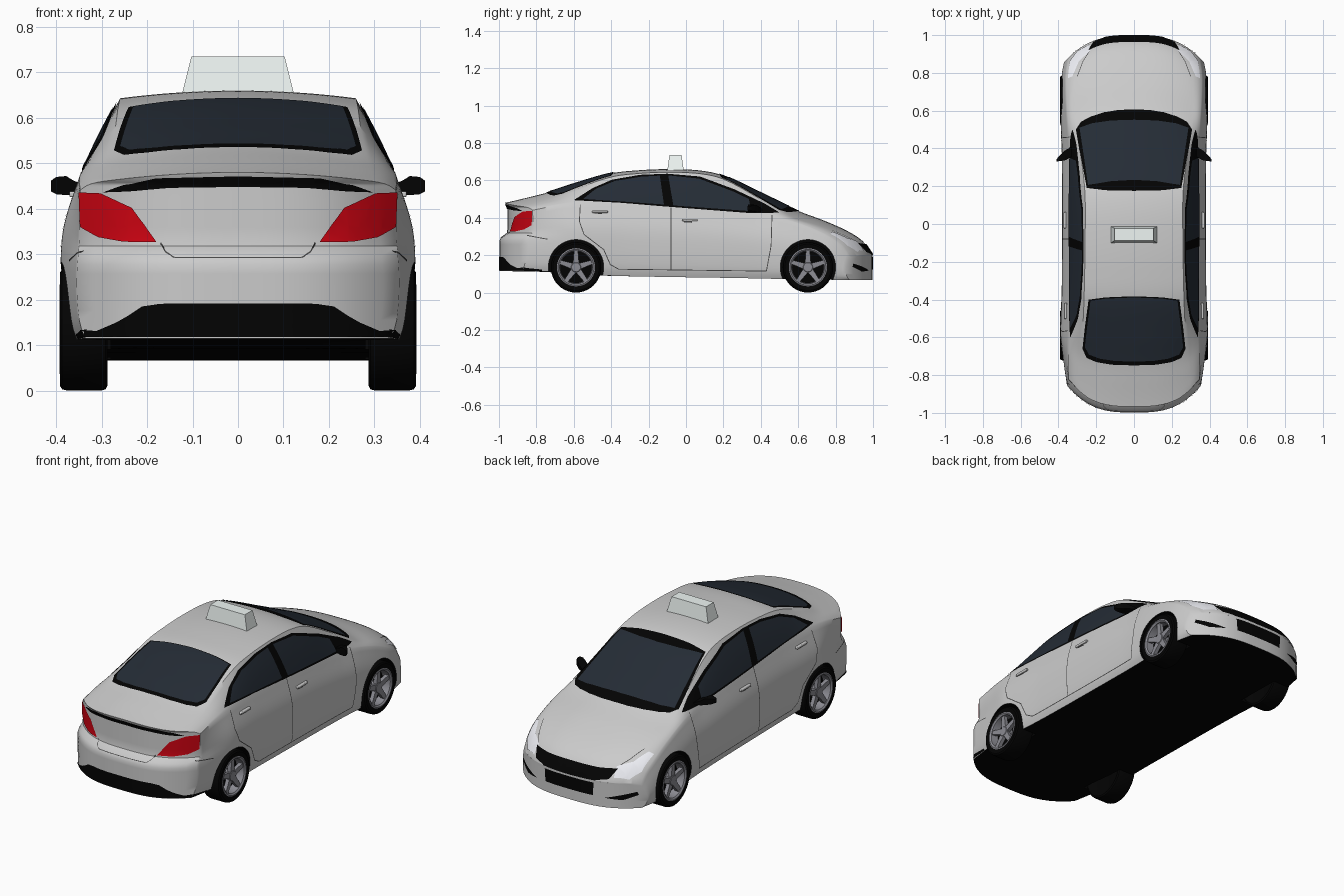
import bpy, bmesh, math
from mathutils import Vector, Matrix
from mathutils.bvhtree import BVHTree

if "Cube" in bpy.data.objects:
    bpy.data.objects.remove(bpy.data.objects["Cube"])


def material(name, r, g, b):
    m = bpy.data.materials.new(name)
    m.diffuse_color = (r, g, b, 1)
    m.use_nodes = True
    m.node_tree.nodes["Principled BSDF"].inputs["Base Color"].default_value = m.diffuse_color
    return m


PAINT = material("paint", .8, .8, .8)
BLACK = material("black", .001, .001, .001)
SEAM = material("seam", .06, .06, .06)
GLASS = material("glass", .018, .025, .036)
RED = material("red", .62, .001, .006)
ALLOY = material("alloy", .26, .26, .29)
LAMP = material("lamp", .86, .87, .92)
SIGN = material("sign", .86, .92, .9)


def finish(bm, name, mats, mirror=False, angle=35, bevel=0):
    me = bpy.data.meshes.new(name)
    bm.normal_update()
    bm.to_mesh(me)
    o = bpy.data.objects.new(name, me)
    bpy.context.collection.objects.link(o)
    for m in mats:
        me.materials.append(m)
    bpy.ops.object.select_all(action='DESELECT')
    o.select_set(True)
    bpy.context.view_layer.objects.active = o
    if bevel:
        b = o.modifiers.new("bevel", 'BEVEL')
        b.width, b.segments = bevel, 3
    if mirror:
        o.modifiers.new("mirror", 'MIRROR')
    if angle:
        bpy.ops.object.shade_smooth_by_angle(angle=math.radians(angle))
    return o


def curve(*k):
    """Smooth interpolation through flat (position, value) pairs."""
    p, v = k[0::2], k[1::2]
    n = len(p)
    s = [(v[min(i + 1, n - 1)] - v[max(i - 1, 0)]) / (p[min(i + 1, n - 1)] - p[max(i - 1, 0)]) for i in range(n)]

    def f(c):
        i = max([j for j in range(n - 1) if p[j] <= c] or [0])
        h = p[i + 1] - p[i]
        t = min(max((c - p[i]) / h, 0), 1)
        return ((2*t**3 - 3*t*t + 1) * v[i] + (t**3 - 2*t*t + t) * h * s[i]
                + (3*t*t - 2*t**3) * v[i + 1] + (t**3 - t*t) * h * s[i + 1])
    return f


def step(a, b, x):
    t = min(max((x - a) / (b - a), 0), 1)
    return t * t * (3 - 2 * t)


# Body shape along the car: centre height, edges, belt, widths, end bow
TOP = curve(-.955, .48, -.85, .507, -.74, .535, -.6, .58, -.4, .637, -.25, .654, -.08, .66, .08, .652,
            .2, .625, .4, .532, .6, .437, .75, .38, .87, .325, .95, .27, 1, .2)
DROP = curve(-.955, .02, -.74, .025, -.4, .018, .2, .018, .6, .025, .8, .012, 1, .005)
RAIL = curve(-.955, .30, -.74, .285, -.5, .268, -.1, .259, .2, .262, .6, .31, .8, .315, 1, .31)
BELT_X = curve(-.955, .348, -.74, .348, -.4, .342, 0, .342, .4, .343, .6, .352, .75, .36, .9, .362, 1, .35)
BELT_Z = curve(-.955, .44, -.74, .472, -.5, .48, 0, .455, .4, .415, .6, .39, .8, .328, .95, .25, 1, .185)
WIDE = curve(-.955, .355, -.85, .372, -.7, .389, -.55, .388, -.3, .382, .4, .382, .75, .391, .9, .388, 1, .37)
LOW = curve(-.955, .115, -.75, .11, -.5, .092, .45, .075, .85, .068, 1, .066)
BOW = curve(-.955, -.15, -.8, -.11, -.5, -.03, -.2, 0, .15, 0, .6, .075, .85, .1, 1, .13)


def section(c):
    w, zb, ze, xe, xr, zt, d = WIDE(c), LOW(c), BELT_Z(c), BELT_X(c), RAIL(c), TOP(c), DROP(c)
    h, zr = ze - zb, zt - d
    side = curve(zb, w - .02, zb + .1*h, w - .007, zb + .38*h, w, zb + .68*h, w - .006, ze, xe)
    pts = [(side(zb + h*i/16), zb + h*i/16) for i in range(17)]
    for i in range(1, 8):
        t = i / 7
        b = math.sin(math.pi * t)
        pts.append((xe + (xr - xe)*t + .004*b, ze + (zr - ze)*t + .003*b))
    return pts + [(xr*(1 - i/10), zr + d*(1 - (1 - i/10)**2)) for i in range(1, 11)]


def place(c, x, z):
    k = min(max((-.75 - c) / .205, 0), 1)
    y = c - BOW(c) * (abs(x) / .36)**3
    return (x, y - .043*k*(1 - step(.285, .325, z)) - .012*k**4*step(.452, .468, z), z)


# Body shell with bowed end caps and a flat black belly
bm = bmesh.new()
N, COLS, REAR, FRONT, rings = 110, 20, -.955, .997, []
for i in range(N + 1):
    c = REAR + (FRONT - REAR) * i / N
    half = section(c)
    xa, za = half[0]
    ring = half + [(-x, z) for x, z in reversed(half[:-1])]
    sides = len(ring)
    ring += [(-xa + 2*xa*k/COLS, za) for k in range(1, COLS)]
    rings.append([bm.verts.new(place(c, x, z)) for x, z in ring])
for a, b in zip(rings, rings[1:]):
    for k in range(len(a)):
        n = (k + 1) % len(a)
        bm.faces.new((a[k], a[n], b[n], b[k])).material_index = int(k >= sides - 1)
for c in (REAR, FRONT):
    half = section(c)
    rows = [[(-x + 2*x*k/COLS, z) for k in range(COLS + 1)] for x, z in half[:24]]
    rows.append([(-x, z) for x, z in half[23:]] + half[-2:22:-1])
    rows = [[bm.verts.new(place(c, x, z)) for x, z in row] for row in rows]
    for a, b in zip(rows, rows[1:]):
        for k in range(COLS):
            bm.faces.new((a[k], a[k + 1], b[k + 1], b[k]))
bmesh.ops.remove_doubles(bm, verts=bm.verts, dist=.00002)
bmesh.ops.recalc_face_normals(bm, faces=bm.faces)
if bm.calc_volume(signed=True) < 0:
    bmesh.ops.reverse_faces(bm, faces=bm.faces)
SURF = BVHTree.FromBMesh(bm)
body = finish(bm, "body", [PAINT, BLACK], angle=0)

# Wheel arches
AXLES = (-.588, .652)
bm = bmesh.new()
for y in AXLES:
    for x in (-.38, .38):
        m = Matrix.Translation((x, y, .135)) @ Matrix.Rotation(math.pi/2, 4, 'Y')
        bmesh.ops.create_cone(bm, cap_ends=True, segments=48, radius1=.148, radius2=.148, depth=.2, matrix=m)
for f in bm.faces:
    f.material_index = 1
cutter = finish(bm, "arch_cutter", [PAINT, BLACK], angle=0)
cut = body.modifiers.new("arches", 'BOOLEAN')
cut.operation, cut.object = 'DIFFERENCE', cutter
for cut.solver in ('EXACT', 'MANIFOLD', 'FLOAT'):
    if len(body.evaluated_get(bpy.context.evaluated_depsgraph_get()).data.polygons) > 3000:
        break
bpy.ops.object.select_all(action='DESELECT')
body.select_set(True)
bpy.context.view_layer.objects.active = body
bpy.ops.object.modifier_apply(modifier=cut.name)
bpy.data.objects.remove(cutter)
bpy.ops.object.shade_smooth_by_angle(angle=math.radians(35))

# Panels projected onto the body: view -> (2D to 3D, direction)
VIEWS = {'side': (lambda a, b: (2, a, b), (-1, 0, 0)), 'top': (lambda a, b: (a, b, 2), (0, 0, -1)),
         'rear': (lambda a, b: (a, -2, b), (0, 1, 0)), 'front': (lambda a, b: (a, 2, b), (0, -1, 0))}


def panel(name, view, polys, mat, lift=.003, mirror=False):
    to3d, ray = VIEWS[view]
    ray = Vector(ray)
    bm = bmesh.new()
    for p in polys:
        bm.faces.new([bm.verts.new(to3d(a, b)) for a, b in p])
    bmesh.ops.triangulate(bm, faces=bm.faces)
    for ax in range(3):
        if abs(ray[ax]) < .5:
            vals = [v.co[ax] for v in bm.verts]
            for k in range(math.ceil(min(vals)/.024), math.floor(max(vals)/.024) + 1):
                n = Vector([float(j == ax) for j in range(3)])
                bmesh.ops.bisect_plane(bm, geom=bm.verts[:] + bm.edges[:] + bm.faces[:],
                                       plane_co=n * (k*.024 + .0007), plane_no=n)
    for v in bm.verts:
        hit, nor, _, _ = SURF.ray_cast(v.co, ray)
        if hit is None:
            hit, nor, _, _ = SURF.find_nearest(v.co + ray * 1.2)
        v.co = hit + nor * lift
    bm.normal_update()
    if sum(f.normal.dot(ray) for f in bm.faces) > 0:
        bmesh.ops.reverse_faces(bm, faces=bm.faces)
    return finish(bm, name, [mat], mirror)


def sym(*pts):
    """Outline from its right half, listed from centre to centre."""
    return [list(pts) + [(-x, y) for x, y in reversed(pts) if x > 0]]


def line(*pts, w=.0022):
    quads = []
    for a, b in zip(pts, pts[1:]):
        a, b = Vector(a), Vector(b)
        n = (b - a).orthogonal().normalized() * w
        quads.append([tuple(a + n), tuple(b + n), tuple(b - n), tuple(a - n)])
    return quads


# Glazing
panel("side_window_frame", 'side', [[(-.6, .492), (-.5, .556), (-.395, .602), (-.245, .628), (-.1, .634), (.075, .619),
      (.26, .55), (.42, .474), (.5, .425), (.34, .424), (-.13, .461), (-.35, .479)]], BLACK, mirror=True)
panel("rear_side_glass", 'side', [[(-.55, .498), (-.48, .553), (-.38, .594), (-.24, .617), (-.14, .623),
      (-.118, .469), (-.3, .482)]], GLASS, .005, True)
panel("front_side_glass", 'side', [[(-.095, .624), (.07, .607), (.25, .539), (.335, .498), (.35, .433),
      (-.068, .464)]], GLASS, .005, True)
panel("windshield_frame", 'top', sym((0, .605), (.08, .603), (.16, .59), (.23, .567), (.28, .54), (.306, .5), (.285, .38),
      (.25, .19), (.15, .178), (0, .175)), BLACK)
panel("windshield", 'top', sym((0, .55), (.12, .546), (.22, .532), (.287, .508), (.268, .38), (.243, .205), (.12, .225),
      (0, .232)), GLASS, .005)
panel("rear_window_frame", 'top', sym((0, -.382), (.15, -.388), (.24, -.4), (.26, -.55), (.272, -.66), (.25, -.708),
      (.2, -.73), (.12, -.744), (0, -.748)), BLACK)
panel("rear_window", 'top', sym((0, -.388), (.15, -.394), (.23, -.406), (.248, -.55), (.259, -.65), (.238, -.69),
      (.18, -.712), (.1, -.724), (0, -.727)), GLASS, .005)

# Lights, grille, bumper openings
panel("tail_light", 'rear', [[(.178, .326), (.25, .327), (.305, .337), (.345, .36), (.348, .436), (.3, .434),
      (.232, .402), (.205, .365)]], RED, .004, True)
panel("head_light", 'top', [[(.235, .948), (.3, .912), (.338, .86), (.348, .77), (.325, .78), (.29, .86),
      (.23, .915)]], LAMP, .004, True)
panel("trunk_gap", 'rear', sym((0, .472), (.18, .468), (.25, .453), (.295, .436), (.24, .438), (.15, .446), (0, .448)),
      BLACK)
panel("rear_diffuser", 'rear', sym((0, .192), (.17, .191), (.21, .185), (.24, .165), (.255, .138), (.3, .13),
      (.345, .134), (.34, .118), (0, .118)), BLACK)
panel("rear_bumper_edge", 'side', [[(-.88, .135), (-.77, .124), (-.77, .114), (-.88, .118)]], BLACK, mirror=True)
panel("grille", 'front', sym((0, .255), (.15, .257), (.24, .262), (.215, .215), (.15, .203), (0, .2)), BLACK, .004)
panel("front_plate", 'front', sym((0, .19), (.145, .19), (.14, .122), (0, .122)), BLACK)
panel("fog_slot", 'front', [[(.2, .118), (.335, .155), (.34, .138), (.28, .112)]], BLACK, .004, True)

# Panel seams
panel("door_seams", 'side', line((.46, .415), (.455, .25), (.43, .115), (-.36, .125), (-.405, .15), (-.44, .23),
      (-.545, .31), (-.57, .38), (-.565, .47)) + line((-.08, .455), (-.08, .12)) + line((-.85, .305), (-.74, .285)),
      SEAM, .0015, True)
panel("trunk_seam", 'rear', line((-.17, .325), (-.16, .305), (-.14, .292), (.14, .292), (.16, .305), (.17, .325),
      w=.0015), SEAM, .0015)
panel("hood_seam", 'top', line((.3, .78), (.27, .86), (.235, .915), w=.0015), SEAM, .0015, True)


# Roof sign, handles, mirrors
def box(name, centre, size, mat, mirror=False, bevel=0, taper=(1, 1)):
    bm = bmesh.new()
    bmesh.ops.create_cube(bm, size=1)
    for v in bm.verts:
        tx, ty = taper if v.co.z > 0 else (1, 1)
        v.co = Vector((v.co.x*size[0]*tx, v.co.y*size[1]*ty, v.co.z*size[2])) + Vector(centre)
    return finish(bm, name, [mat], mirror, 40 if bevel else 0, bevel)


box("roof_sign", (0, -.056, .69), (.25, .09, .09), SIGN, taper=(.82, .72))
for y, z in ((-.46, .432), (.02, .388)):
    hit = SURF.ray_cast(Vector((2, y, z)), Vector((-1, 0, 0)))[0]
    box("door_handle", (hit.x + .004, y, z), (.016, .085, .013), PAINT, True, .004)
    box("handle_recess", (hit.x - .001, y - .01, z - .006), (.01, .045, .024), SEAM, True, .003)
bm = bmesh.new()
rows = [[bm.verts.new((x, y, z)) for y, z in ((y0, z0), (y1, z0 + .004), (y1, z1 - .004), (y0, z1))]
        for x, y0, y1, z0, z1 in ((.325, .36, .41, .43, .447), (.362, .338, .392, .43, .462),
                                  (.378, .335, .378, .43, .472), (.4, .332, .357, .432, .47), (.411, .33, .34, .438, .462))]
for a, b in zip(rows, rows[1:]):
    for k in range(4):
        bm.faces.new((a[k], a[k - 1], b[k - 1], b[k]))
bm.faces.new(rows[0])
bm.faces.new(rows[-1])
bmesh.ops.recalc_face_normals(bm, faces=bm.faces)
finish(bm, "side_mirror", [BLACK], True, 40)


# Wheels
def lathe(name, profile, cy, mat, steps=40):
    bm = bmesh.new()
    rows = [[bm.verts.new((x, cy + r*math.cos(2*math.pi*k/steps), .135 + r*math.sin(2*math.pi*k/steps)))
             for k in range(steps)] for r, x in profile]
    for a, b in zip(rows, rows[1:]):
        for k in range(steps):
            n = (k + 1) % steps
            bm.faces.new((a[k], a[n], b[n], b[k]))
    bmesh.ops.remove_doubles(bm, verts=bm.verts, dist=.00005)
    bmesh.ops.recalc_face_normals(bm, faces=bm.faces)
    return finish(bm, name, [mat], True)


for cy in AXLES:
    lathe("tyre", [(0, .3), (.1, .3), (.124, .287), (.132, .291), (.135, .302), (.135, .376), (.132, .387), (.124, .392),
                   (.1, .389), (.097, .345), (0, .345)], cy, BLACK)
    lathe("rim", [(.098, .346), (.102, .391), (.096, .393), (.088, .387), (.084, .346)], cy, ALLOY)
    lathe("hub", [(.03, .346), (.03, .376), (.024, .382), (0, .383)], cy, ALLOY, 20)
    bm = bmesh.new()
    for k in range(5):
        m = Matrix.Rotation(2*math.pi*k/5, 3, 'X')
        for v in bmesh.ops.create_cube(bm, size=1)['verts']:
            o = v.co.z > 0
            v.co = Vector((.369 + v.co.x*.02 + .004*o, v.co.y*(.021 if o else .033), .092 if o else .015))
            v.co = m @ v.co + Vector((0, cy, .135))
    finish(bm, "spokes", [ALLOY], True, 0)
